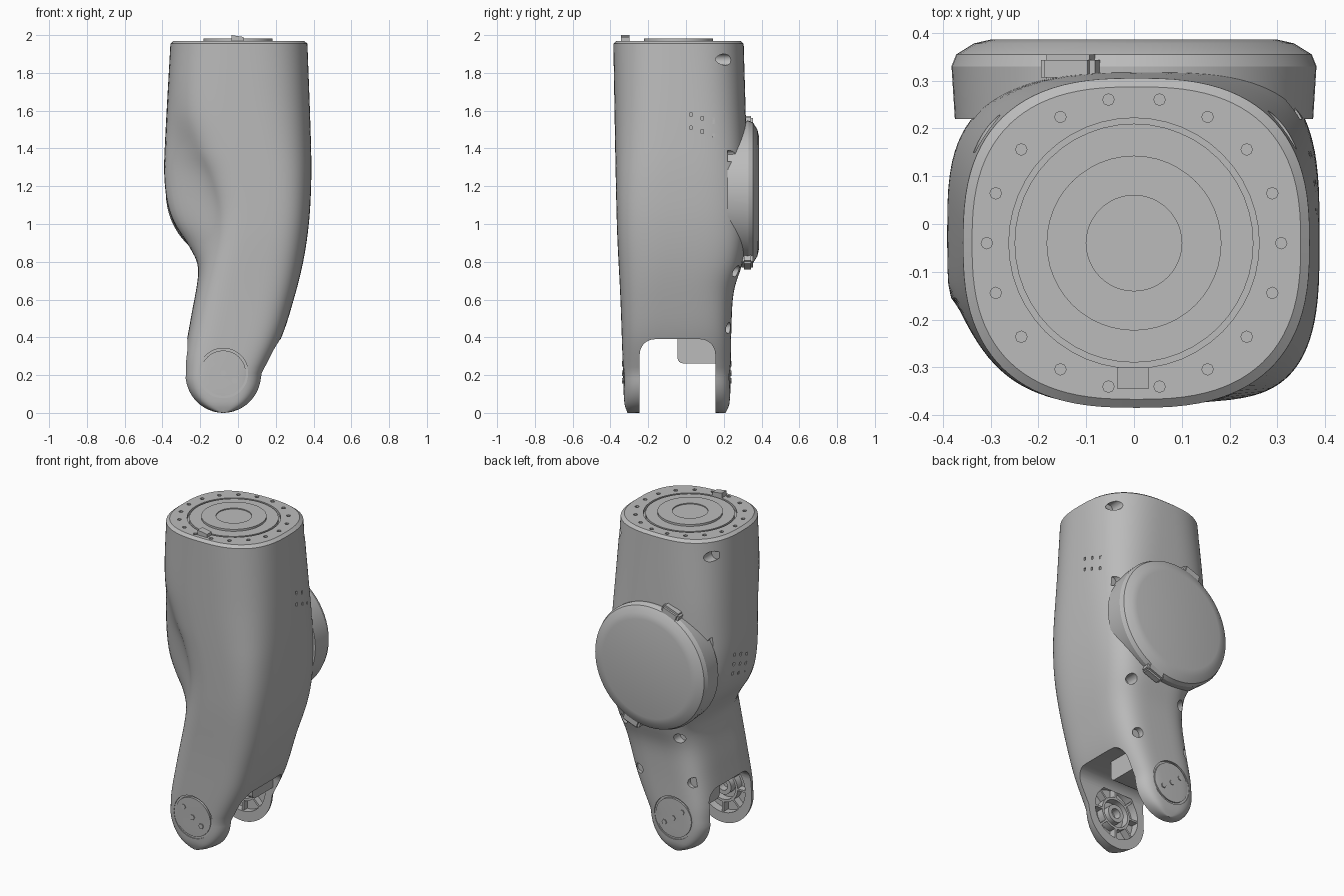
import bpy, bmesh, math
from mathutils import Matrix, Vector

scene_cube = bpy.data.objects.get("Cube")
if scene_cube:
    bpy.data.objects.remove(scene_cube, do_unlink=True)

grey = bpy.data.materials.new("plain grey")
grey.use_nodes = True
grey.diffuse_color = (0.5, 0.5, 0.5, 1)
grey.node_tree.nodes["Principled BSDF"].inputs["Base Color"].default_value = (0.5, 0.5, 0.5, 1)


def finish(bm, name):
    bmesh.ops.remove_doubles(bm, verts=bm.verts, dist=1e-5)
    bmesh.ops.recalc_face_normals(bm, faces=bm.faces)
    mesh = bpy.data.meshes.new(name)
    bm.to_mesh(mesh)
    bm.free()
    mesh.materials.append(grey)
    obj = bpy.data.objects.new(name, mesh)
    bpy.context.collection.objects.link(obj)
    return obj


def activate(obj):
    bpy.ops.object.select_all(action='DESELECT')
    obj.select_set(True)
    bpy.context.view_layer.objects.active = obj


def smooth(obj, angle=35):
    activate(obj)
    bpy.ops.object.shade_smooth_by_angle(angle=math.radians(angle))


def lathe(bm, profile, loc, axis='Z', steps=48, squash=1.0):
    """Spin a closed (radius, height) profile about z, or about y with heights along +y."""
    rings = []
    for i in range(steps):
        a = 2 * math.pi * i / steps
        ring = []
        for r, h in profile:
            u, v = r * math.cos(a), r * math.sin(a) * squash
            p = Vector((u, v, h)) if axis == 'Z' else Vector((u, h, v))
            ring.append(bm.verts.new(p + Vector(loc)))
        rings.append(ring)
    n = len(profile)
    for i in range(steps):
        a, b = rings[i], rings[(i + 1) % steps]
        for j in range(n):
            k = (j + 1) % n
            if profile[j][0] or profile[k][0]:
                bm.faces.new((a[j], b[j], b[k], a[k]))


def rod(r, h0, h1):
    return [(0, h0), (r, h0), (r, h1), (0, h1)]


def tube(r0, r1, h0, h1):
    return [(r0, h0), (r1, h0), (r1, h1), (r0, h1)]


def box(bm, lo, hi, turn=None):
    lo, hi = Vector(lo), Vector(hi)
    m = Matrix.Translation((lo + hi) / 2) @ (turn or Matrix()) @ Matrix.Diagonal((*(hi - lo), 1))
    return bmesh.ops.create_cube(bm, size=1, matrix=m)["verts"]


def cut(target, cutter):
    activate(target)
    mod = target.modifiers.new("cut", 'BOOLEAN')
    mod.operation, mod.object, mod.solver = 'DIFFERENCE', cutter, 'EXACT'
    bpy.ops.object.modifier_apply(modifier=mod.name)
    bpy.data.objects.remove(cutter, do_unlink=True)


def curve(keys, z):
    """Smooth interpolation through (height, value) keys."""
    if z <= keys[0][0]:
        return keys[0][1]
    if z >= keys[-1][0]:
        return keys[-1][1]
    i = max(k for k in range(len(keys) - 1) if keys[k][0] <= z)

    def slope(k):
        a, b = keys[max(k - 1, 0)], keys[min(k + 1, len(keys) - 1)]
        return (b[1] - a[1]) / (b[0] - a[0])
    (z0, v0), (z1, v1) = keys[i], keys[i + 1]
    d = z1 - z0
    t = (z - z0) / d
    return ((2*t**3 - 3*t**2 + 1) * v0 + (t**3 - 2*t**2 + t) * d * slope(i)
            + (3*t**2 - 2*t**3) * v1 + (t**3 - t**2) * d * slope(i + 1))


# Outline of the limb, bottom to top
RIGHT = [(.2, .13), (.4, .23), (.6, .295), (.8, .345), (1, .375), (1.2, .387), (1.4, .387), (1.97, .367)]
CREST = [(.2, -.285), (.3, -.283), (.5, -.25), (.75, -.2), (.95, -.163), (1.1, -.165), (1.25, -.21),
         (1.4, -.285), (1.6, -.35), (1.97, -.357)]
BULGE = [(.2, -.285), (.3, -.283), (.5, -.25), (.72, -.212), (.8, -.218), (.9, -.27), (1, -.335),
         (1.1, -.372), (1.25, -.39), (1.4, -.388), (1.97, -.357)]
FRONT = [(0, -.31), (.05, -.326), (.2, -.333), (.6, -.347), (1, -.366), (1.97, -.385)]
BACK = [(0, .21), (.05, .23), (.2, .236), (.5, .242), (.65, .255), (.8, .3), (.95, .32), (1.4, .32), (1.97, .305)]
POWER = [(0, 5), (.5, 4), (1.2, 3.4), (1.97, 2.6)]
ANKLE_X, ANKLE_Z = -.078, .21


def ring_at(z, inset=0.0, steps=96):
    zz = min(z, 1.97)
    right, crest, bulge = curve(RIGHT, zz), curve(CREST, zz), curve(BULGE, zz)
    if z < ANKLE_Z:
        w = math.sqrt(max(ANKLE_Z**2 - (ANKLE_Z - z)**2, 1e-5))
        right, crest, bulge = ANKLE_X + w, ANKLE_X - w, ANKLE_X - w
    cx = (right + crest) / 2
    y0, y1 = curve(FRONT, zz), curve(BACK, zz)
    cy, e = (y0 + y1) / 2, 2 / curve(POWER, zz)
    pts = []
    for i in range(steps):
        a = 2 * math.pi * i / steps
        c, s = math.cos(a), math.sin(a)
        y = cy + ((y1 - y0) / 2 - inset) * math.copysign(abs(s)**e, s)
        f = min(max((-.14 - y) / .18, 0), 1)
        f = f * f * (3 - 2 * f)
        left = bulge + (crest - bulge) * f
        half = (right - cx if c > 0 else cx - left) - inset
        pts.append((cx + half * math.copysign(abs(c)**e, c), y, z))
    return pts


# Main limb shell
bm = bmesh.new()
levels = [ANKLE_Z * (1 - math.cos(i * math.pi / 24)) for i in range(12)]
levels += [ANKLE_Z + i * (1.955 - ANKLE_Z) / 54 for i in range(55)]
rows = [[bm.verts.new(p) for p in ring_at(z)] for z in levels]
rows.append([bm.verts.new(p) for p in ring_at(1.97, .018)])
for a, b in zip(rows, rows[1:]):
    for i in range(len(a)):
        j = (i + 1) % len(a)
        bm.faces.new((a[i], a[j], b[j], b[i]))
bm.faces.new(rows[0][::-1])
bm.faces.new(rows[-1])
limb = finish(bm, "limb_shell")

# Fork slot with rounded top corners
bm = bmesh.new()
box(bm, (-1, -.245, -.2), (1, .155, .39))
edges = [e for e in bm.edges if all(v.co.z > 0 for v in e.verts) and abs(e.verts[0].co.x - e.verts[1].co.x) > 1]
bmesh.ops.bevel(bm, geom=edges, offset=.08, segments=8, affect='EDGES', profile=.5)
cut(limb, finish(bm, "slot_cutter"))

# Inner pockets and outer cap grooves on both fork ends
bm = bmesh.new()
for h0, h1 in ((-.295, -.235), (.145, .198)):
    lathe(bm, rod(.155, h0, h1), (ANKLE_X, 0, .225), 'Y', squash=1.05)
for h0, h1 in ((-.4, -.323), (.226, .3)):
    lathe(bm, tube(.12, .132, h0, h1), (ANKLE_X, 0, ANKLE_Z), 'Y')
cut(limb, finish(bm, "fork_cutter"))

# Screw ports in the rear corners, and vent slits on both flanks
bm = bmesh.new()
for x, y, z in ((.31, .15, 1.87), (-.31, .15, 1.87), (.345, .22, 1.36), (-.345, .22, 1.36),
                (.24, .2, .75), (-.13, .2, .72), (.16, .2, .45), (-.2, .2, .45)):
    lathe(bm, rod(.03, y, .6), (x, 0, z), 'Y', 20)
for i in range(3):
    for j in range(5):
        y, z = -.05 + .06 * i, .95 + .06 * j + .02 * i
        box(bm, (-.5, y, z), (-.365, y + .015, z + .02))
for i in range(3):
    for j in range(2):
        y, z = .02 + .06 * i, 1.5 + .07 * j - .02 * i
        box(bm, (.365, y, z), (.5, y + .012, z + .02))
cut(limb, finish(bm, "port_cutter"))

# Groove and bolt holes in the top flange
bm = bmesh.new()
lathe(bm, tube(.25, .262, 1.95, 2.1), (0, -.04, 0))
for i in range(18):
    a = 2 * math.pi * i / 18
    lathe(bm, rod(.012, 1.95, 2.1), (.308 * math.cos(a), -.04 + .305 * math.sin(a), 0), steps=8)
cut(limb, finish(bm, "flange_cutter"))
smooth(limb)

# Raised rings and hub on the top flange
bm = bmesh.new()
lathe(bm, tube(.1, .183, 1.96, 1.982), (0, -.04, 0))
lathe(bm, rod(.1, 1.96, 1.976), (0, -.04, 0))
smooth(finish(bm, "top_ring"))

# Locating key on the front rim
bm = bmesh.new()
verts = box(bm, (-.035, -.345, 1.96), (.03, -.3, 2))
for v in verts:
    if v.co.z > 1.98 and v.co.x > 0:
        v.co.z -= .01
finish(bm, "locating_key")

# Motor cover on the back, with two clip tabs on its rim
COVER_Z = 1.165
bm = bmesh.new()
lathe(bm, [(0, .22), (.375, .22), (.382, .33), (.372, .355), (.335, .378), (.3, .386), (0, .386)],
      (0, 0, COVER_Z), 'Y', 64)
smooth(finish(bm, "motor_cover"), 25)
bm = bmesh.new()
for a in (math.radians(110), math.radians(290)):
    c = Vector((.375 * math.cos(a), .325, COVER_Z + .375 * math.sin(a)))
    d = Vector((.06, .03, .04))
    box(bm, c - d, c + d, Matrix.Rotation(math.pi / 2 - a, 4, 'Y'))
bmesh.ops.bevel(bm, geom=bm.edges[:], offset=.012, segments=2, affect='EDGES')
smooth(finish(bm, "cover_tabs"))

# Bearing rings and ribs inside each fork pocket
for name, h0, h1 in (("front_bearing", -.298, -.25), ("back_bearing", .16, .202)):
    bm = bmesh.new()
    spot = (ANKLE_X, 0, .225)
    lathe(bm, tube(.085, .1, h0, h1), spot, 'Y')
    lathe(bm, tube(.03, .055, h0, h1), spot, 'Y', 32)
    for i in range(8):
        a = math.pi * i / 4
        c = Vector((ANKLE_X + .126 * math.cos(a), (h0 + h1) / 2, .225 + .126 * math.sin(a)))
        d = Vector((.034, (h1 - h0) / 2, .006))
        box(bm, c - d, c + d, Matrix.Rotation(-a, 4, 'Y'))
    smooth(finish(bm, name))

# Stop block hanging in the slot
bm = bmesh.new()
verts = box(bm, (-.2, -.045, .262), (.13, .16, .42))
corner = [e for e in bm.edges if all(v.co.y < 0 and v.co.z < .3 for v in e.verts)]
bmesh.ops.bevel(bm, geom=corner, offset=.03, segments=4, affect='EDGES', profile=.5)
smooth(finish(bm, "stop_block"))

# Small fasteners on the fork end caps
bm = bmesh.new()
for y in (-.335, .237):
    for dx, dz in ((-.06, .05), (.06, -.04), (.0, .0)):
        lathe(bm, rod(.016, y - .004, y + .004), (ANKLE_X + dx, 0, ANKLE_Z + dz), 'Y', 6)
finish(bm, "cap_fasteners")
